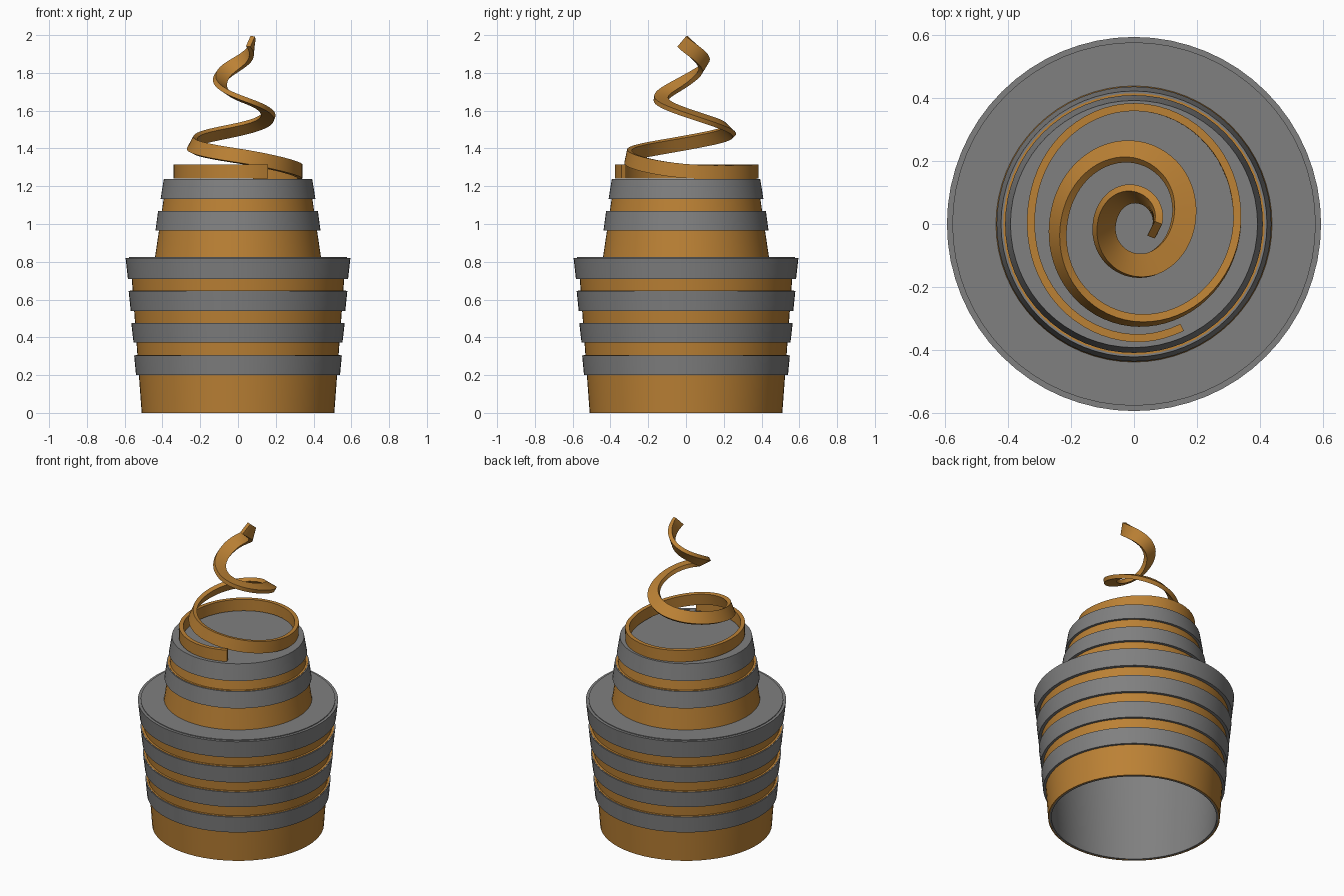
import bpy, bmesh, math
from math import sin, cos, radians, pi

if "Cube" in bpy.data.objects:
    bpy.data.objects.remove(bpy.data.objects["Cube"])


def material(name, colour):
    m = bpy.data.materials.new(name)
    m.diffuse_color = colour
    m.use_nodes = True
    m.node_tree.nodes["Principled BSDF"].inputs["Base Color"].default_value = m.diffuse_color
    return m


wood = material("wood_orange", (0.50, 0.22, 0.035, 1))
iron = material("iron_grey", (0.215, 0.215, 0.215, 1))


def finish(name, bm, mat, angle=35):
    bmesh.ops.recalc_face_normals(bm, faces=bm.faces)
    me = bpy.data.meshes.new(name)
    bm.to_mesh(me)
    bm.free()
    ob = bpy.data.objects.new(name, me)
    bpy.context.collection.objects.link(ob)
    me.materials.append(mat)
    bpy.ops.object.select_all(action='DESELECT')
    ob.select_set(True)
    bpy.context.view_layer.objects.active = ob
    bpy.ops.object.shade_smooth_by_angle(angle=radians(angle))
    return ob


def wall(name, r0, z0, r1, z1, t, mat, n=64):
    """Tapered ring with wall thickness t, spun round the z axis."""
    bm = bmesh.new()
    profile = [(r0, z0), (r1, z1), (r1 - t, z1), (r0 - t, z0)]
    rings = [[bm.verts.new((r * cos(2 * pi * i / n), r * sin(2 * pi * i / n), z))
              for i in range(n)] for r, z in profile]
    for a, b in zip(rings, rings[1:] + rings[:1]):
        for i in range(n):
            j = (i + 1) % n
            bm.faces.new((a[i], a[j], b[j], b[i]))
    return finish(name, bm, mat)


def disc(name, r, z, h):
    bm = bmesh.new()
    bmesh.ops.create_cone(bm, cap_ends=True, segments=64, radius1=r, radius2=r, depth=h)
    bmesh.ops.translate(bm, verts=bm.verts, vec=(0, 0, z - h / 2))
    return finish(name, bm, iron)


# Lower tub: orange wall, grey lining, grey lid
wall("lower_wall", 0.51, 0, 0.57, 0.815, 0.008, wood)
wall("lower_lining", 0.503, 0.001, 0.563, 0.81, 0.012, iron)
disc("lower_lid", 0.578, 0.825, 0.015)

# Upper tub
wall("upper_wall", 0.44, 0.82, 0.38, 1.225, 0.008, wood)
disc("upper_lid", 0.388, 1.235, 0.012)

# Grey hoops: bottom radius, bottom z, top radius, top z
lower_hoops = [(0.54, 0.20, 0.55, 0.305), (0.553, 0.372, 0.565, 0.475),
               (0.568, 0.54, 0.579, 0.645), (0.583, 0.71, 0.595, 0.82)]
upper_hoops = [(0.437, 0.965, 0.423, 1.068), (0.41, 1.132, 0.393, 1.237)]
for tier, hoops in (("lower", lower_hoops), ("upper", upper_hoops)):
    for i, h in enumerate(hoops):
        wall(f"{tier}_hoop_{i + 1}", *h, 0.025, iron)
        # thin orange lip between the hoop top and the wall
        if h is not hoops[-1]:
            wall(f"{tier}_lip_{i + 1}", h[2] - 0.007, h[3] - 0.01,
                 h[2] - 0.007, h[3] + 0.002, 0.014, wood)

# Spiral ribbon: angle, outer radius, centre z, roll of the section
keys = [(-65, 0.3755, 1.2775, 0), (-90, 0.3755, 1.2775, 0), (-180, 0.3405, 1.2775, 0),
        (-270, 0.3845, 1.2775, 0), (-360, 0.3405, 1.28, 0), (-450, 0.326, 1.36, 12),
        (-540, 0.27, 1.43, 28), (-630, 0.265, 1.50, 45), (-720, 0.195, 1.59, 70),
        (-810, 0.17, 1.67, 97), (-900, 0.132, 1.76, 125), (-990, 0.126, 1.85, 148),
        (-1096, 0.086, 1.967, 172)]


def spiral(a):
    """Smooth (Hermite) lookup of radius, height and roll at angle a."""
    k = 0
    while k < len(keys) - 2 and a < keys[k + 1][0]:
        k += 1
    p, q = keys[k], keys[k + 1]
    o, s = keys[max(k - 1, 0)], keys[min(k + 2, len(keys) - 1)]
    d = q[0] - p[0]
    t = (a - p[0]) / d
    out = []
    for c in (1, 2, 3):
        m0 = (q[c] - o[c]) / (q[0] - o[0]) * d
        m1 = (s[c] - p[c]) / (s[0] - p[0]) * d
        out.append((2*t**3 - 3*t*t + 1) * p[c] + (t**3 - 2*t*t + t) * m0
                   + (3*t*t - 2*t**3) * q[c] + (t**3 - t*t) * m1)
    return out


bm = bmesh.new()
rings = []
steps = 200
for i in range(steps + 1):
    a = -65 - 1031 * i / steps
    outer, z, roll = spiral(a)
    w, roll = 0.0375, radians(roll)
    r = outer - w * abs(sin(roll)) - 0.0125 * abs(cos(roll))
    # slope of the path tilts the section backwards
    a0, a1 = min(a + 3, -65), max(a - 3, -1096)
    rise = spiral(a1)[1] - spiral(a0)[1]
    pitch = math.atan2(rise, r * radians(a0 - a1))
    th = radians(a)
    ring = []
    for dr, dh in ((1, -1), (1, 1), (-1, 1), (-1, -1)):
        u, v = dr * 0.0125, dh * w
        rad = r + u * cos(roll) - v * sin(roll)
        h = u * sin(roll) + v * cos(roll)
        back = h * sin(pitch)
        ring.append(bm.verts.new((rad * cos(th) - back * sin(th),
                                  rad * sin(th) + back * cos(th), z + h * cos(pitch))))
    rings.append(ring)
for a, b in zip(rings, rings[1:]):
    for i in range(4):
        j = (i + 1) % 4
        bm.faces.new((a[i], a[j], b[j], b[i]))
bm.faces.new(rings[0])
bm.faces.new(rings[-1])
finish("spiral_ribbon", bm, wood)
